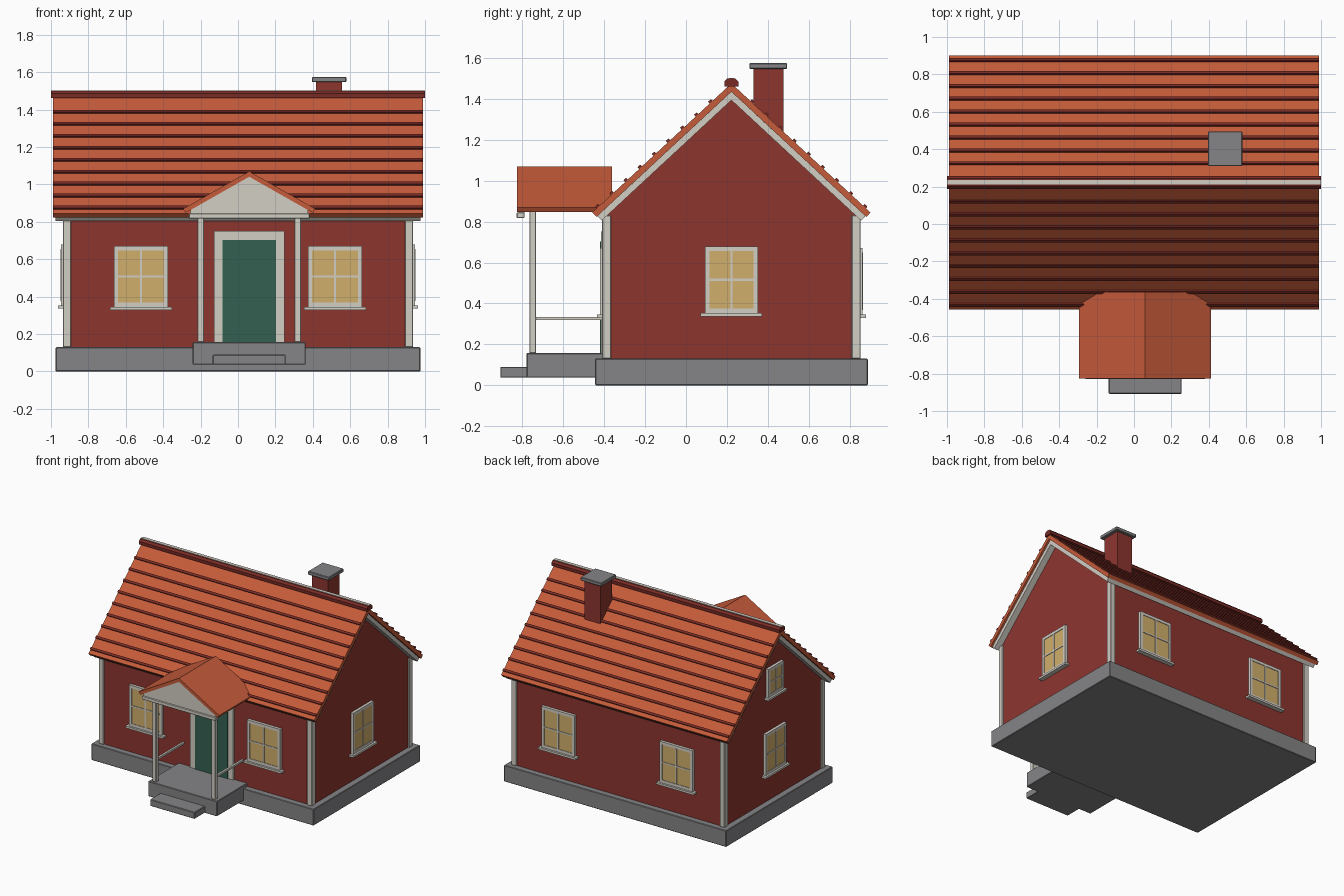
import bpy, bmesh, math
from mathutils import Matrix, Vector

cube = bpy.data.objects.get("Cube")
if cube:
    bpy.data.objects.remove(cube, do_unlink=True)


def material(name, r, g, b):
    m = bpy.data.materials.new(name)
    m.use_nodes = True
    m.diffuse_color = (r, g, b, 1)
    m.node_tree.nodes["Principled BSDF"].inputs["Base Color"].default_value = (r, g, b, 1)
    return m


WALL = material("red wall", 0.27, 0.036, 0.028)
ROOF = material("orange tile", 0.56, 0.105, 0.042)
DARK = material("dark tile", 0.19, 0.024, 0.018)
TRIM = material("off white trim", 0.65, 0.62, 0.56)
STONE = material("grey stone", 0.235, 0.23, 0.24)
GLASS = material("warm glass", 0.64, 0.43, 0.15)
DOOR = material("green door", 0.035, 0.118, 0.082)


def finish(name, bm, mats, bevel=0):
    bmesh.ops.recalc_face_normals(bm, faces=bm.faces)
    mesh = bpy.data.meshes.new(name)
    bm.to_mesh(mesh)
    bm.free()
    for m in mats:
        mesh.materials.append(m)
    ob = bpy.data.objects.new(name, mesh)
    bpy.context.collection.objects.link(ob)
    if bevel:
        mod = ob.modifiers.new("soft edge", "BEVEL")
        mod.width = bevel
        mod.segments = 1
    return ob


def add_box(bm, lo, hi, index=0):
    lo, hi = Vector(lo), Vector(hi)
    mat = Matrix.Translation((lo + hi) / 2) @ Matrix.Diagonal((*(hi - lo), 1))
    for v in bmesh.ops.create_cube(bm, size=1, matrix=mat)["verts"]:
        for f in v.link_faces:
            f.material_index = index


def box(name, lo, hi, mat, bevel=0):
    bm = bmesh.new()
    add_box(bm, lo, hi)
    return finish(name, bm, [mat], bevel)


def prism(name, pts, axis, a, b, mat):
    """Extrude a profile along x (profile in y, z) or along y (profile in x, z)."""
    bm = bmesh.new()
    put = (lambda p: (a, p[0], p[1])) if axis == "x" else (lambda p: (p[0], a, p[1]))
    face = bm.faces.new([bm.verts.new(put(p)) for p in pts])
    new = bmesh.ops.extrude_face_region(bm, geom=[face])["geom"]
    shift = (b - a, 0, 0) if axis == "x" else (0, b - a, 0)
    bmesh.ops.translate(bm, vec=shift, verts=[v for v in new if isinstance(v, bmesh.types.BMVert)])
    return finish(name, bm, [mat])


def chevron(centre, half, top, slope, thick):
    """Profile of a pitched slab whose eave ends are cut square to the slope."""
    ang = math.atan(slope)
    eave = top - half * slope
    inner = half - thick * math.sin(ang)
    low = eave - thick * math.cos(ang)
    return [(centre - half, eave), (centre, top), (centre + half, eave),
            (centre + inner, low), (centre, top - thick / math.cos(ang)), (centre - inner, low)]


MID = 0.222            # ridge line of the house in y
WX, WY = 0.925, 0.62   # half sizes of the walls
SLOPE, TOP = 0.928, 1.476
BASE = 0.13

# Foundation and walls
box("foundation", (-0.975, MID - 0.667, 0), (0.975, MID + 0.667, BASE), STONE, 0.004)
apex = TOP - 0.06
prism("walls", [(MID - WY, BASE), (MID + WY, BASE), (MID + WY, apex - WY * SLOPE),
                (MID, apex), (MID - WY, apex - WY * SLOPE)], "x", -WX, WX, WALL)

# Corner boards
for sx, side in ((-1, "right"), (1, "left")):
    for sy, end in ((-1, "front"), (1, "back")):
        x, y = sx * (WX - 0.011), MID + sy * (WY - 0.01)
        box(f"corner_board_{end}_{side}", (x - 0.022, y - 0.022, BASE),
            (x + 0.022, y + 0.022, 0.83), TRIM, 0.003)

# Main roof with white underside boards
prism("roof_tiles", chevron(MID, 0.68, TOP, SLOPE, 0.03), "x", -0.99, 0.99, ROOF)
prism("roof_underside", chevron(MID, 0.655, TOP - 0.041, SLOPE, 0.03), "x", -0.975, 0.975, TRIM)

# Tile course strips down both slopes
bm = bmesh.new()
for sy in (-1, 1):
    for i in range(9):
        d = 0.1 + i * 0.069
        mat = (Matrix.Translation((0, MID + sy * d, TOP - d * SLOPE + 0.002))
               @ Matrix.Rotation(-sy * math.atan(SLOPE), 4, "X")
               @ Matrix.Diagonal((1.98, 0.018, 0.02, 1)))
        bmesh.ops.create_cube(bm, size=1, matrix=mat)
finish("tile_courses", bm, [DARK])

# Ridge cap
prism("ridge_cap", [(MID - 0.034, 1.462), (MID + 0.034, 1.462), (MID + 0.034, 1.485),
                    (MID + 0.02, 1.5), (MID - 0.02, 1.5), (MID - 0.034, 1.485)],
      "x", -1, 1, DARK)
box("ridge_strip", (-1, MID - 0.012, 1.499), (1, MID + 0.012, 1.503), TRIM)

# Chimney
box("chimney", (0.417, 0.33, 1.1), (0.557, 0.476, 1.55), WALL)
box("chimney_cap", (0.395, 0.31, 1.547), (0.58, 0.495, 1.575), STONE, 0.004)


def window(name, loc, angle, w, h):
    """Frame, panes, crossbars and sill, built facing -y and turned into place."""
    bm = bmesh.new()
    hw, hh, rim = w / 2, h / 2, 0.023
    gw, gh = hw - rim, hh - rim
    for s in (-1, 1):
        x, z = s * (hw - rim / 2), s * (hh - rim / 2)
        add_box(bm, (x - rim / 2, -0.022, -hh), (x + rim / 2, 0.01, hh))
        add_box(bm, (-gw, -0.022, z - rim / 2), (gw, 0.01, z + rim / 2))
    add_box(bm, (-gw, -0.018, -gh), (gw, 0.01, gh), 1)
    add_box(bm, (-0.005, -0.023, -gh), (0.005, 0, gh))
    add_box(bm, (-gw, -0.0225, -0.005), (gw, 0, 0.005))
    add_box(bm, (-hw - 0.02, -0.037, -hh - 0.016), (hw + 0.02, 0.01, -hh))
    ob = finish(name, bm, [TRIM, GLASS])
    ob.location = loc
    ob.rotation_euler.z = angle


# Windows
for sx, side in ((-1, "right"), (1, "left")):
    window(f"window_front_{side}", (sx * 0.5185, MID - WY, 0.508), 0, 0.29, 0.326)
    window(f"window_back_{side}", (sx * 0.5185, MID + WY, 0.508), math.pi, 0.29, 0.326)
    window(f"window_gable_{side}", (sx * WX, MID, 0.516), sx * math.pi / 2, 0.26, 0.326)
window("window_attic", (-WX, MID, 1.07), -math.pi / 2, 0.19, 0.225)

# Door
PX = 0.06              # porch centre in x
FRONT = MID - WY
for s, side in ((-1, "right"), (1, "left")):
    x = PX + s * 0.166
    box(f"door_jamb_{side}", (x - 0.022, FRONT - 0.018, 0.15), (x + 0.022, FRONT + 0.01, 0.751), TRIM)
box("door_lintel", (PX - 0.144, FRONT - 0.018, 0.703), (PX + 0.144, FRONT + 0.01, 0.751), TRIM)
box("door", (PX - 0.144, FRONT - 0.022, 0.15), (PX + 0.144, FRONT + 0.01, 0.703), DOOR)

# Porch floor and step
box("porch_floor", (PX - 0.302, -0.78, 0.037), (PX + 0.302, FRONT, 0.157), STONE, 0.004)
box("porch_step", (PX - 0.195, -0.908, 0.037), (PX + 0.195, -0.77, 0.09), STONE, 0.004)

# Porch posts and handrails
for s, side in ((-1, "right"), (1, "left")):
    x = PX + s * 0.259
    box(f"porch_post_{side}", (x - 0.017, -0.766, 0.157), (x + 0.017, -0.733, 0.85), TRIM, 0.003)
    box(f"porch_rail_{side}", (x - 0.008, -0.735, 0.318), (x + 0.008, FRONT, 0.334), TRIM)

# Porch roof and pediment
prism("porch_roof", chevron(PX, 0.353, 1.07, 0.567, 0.025), "y", -0.826, -0.363, ROOF)
prism("porch_pediment", [(PX - 0.315, 0.84), (PX + 0.315, 0.84), (PX + 0.315, 0.863),
                         (PX, 1.042), (PX - 0.315, 0.863)], "y", -0.82, -0.79, TRIM)
box("porch_beam", (PX - 0.323, -0.828, 0.817), (PX + 0.323, -0.79, 0.845), TRIM, 0.003)
